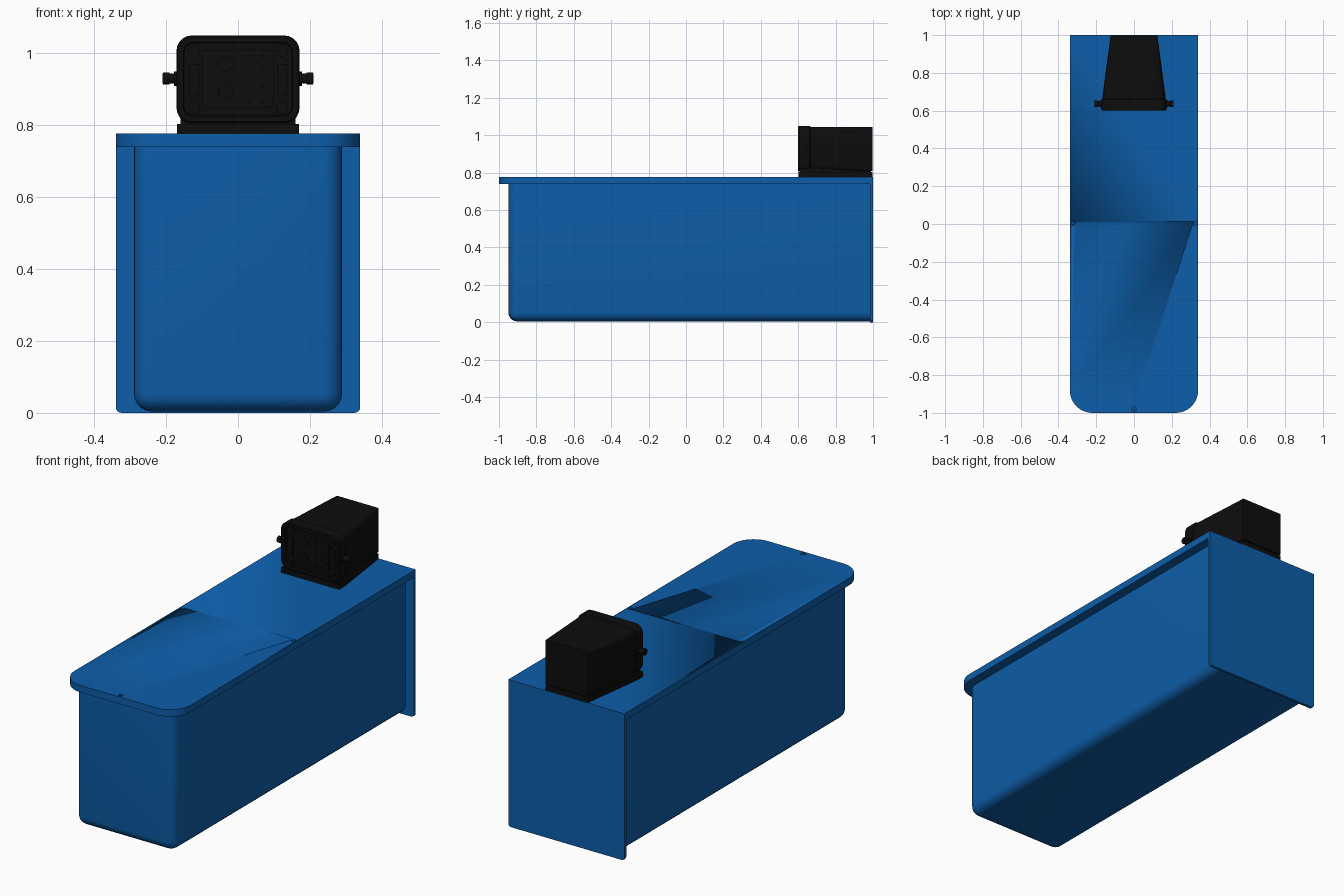
import bpy, bmesh, math
from mathutils import Matrix, Vector

if "Cube" in bpy.data.objects:
    bpy.data.objects.remove(bpy.data.objects["Cube"])


def material(name, rgb):
    m = bpy.data.materials.new(name)
    m.diffuse_color = (*rgb, 1)
    m.use_nodes = True
    m.node_tree.nodes["Principled BSDF"].inputs["Base Color"].default_value = m.diffuse_color
    return m


BLUE = material("blue_paint", (0.004, 0.112, 0.40))
BLACK = material("black_plastic", (0.004, 0.004, 0.004))


def finish(bm, name, mat, smooth=True):
    bmesh.ops.recalc_face_normals(bm, faces=bm.faces)
    me = bpy.data.meshes.new(name)
    bm.to_mesh(me)
    bm.free()
    ob = bpy.data.objects.new(name, me)
    bpy.context.collection.objects.link(ob)
    me.materials.append(mat)
    if smooth:
        bpy.ops.object.select_all(action='DESELECT')
        ob.select_set(True)
        bpy.context.view_layer.objects.active = ob
        bpy.ops.object.shade_smooth_by_angle(angle=math.radians(30))
    return ob


def box(name, mat, x0, x1, y0, y1, z0, z1, bevel=0, pick=None, seg=5):
    """Box whose edges chosen by pick(midpoint, direction) are rounded."""
    bm = bmesh.new()
    bmesh.ops.create_cube(bm, size=1)
    for v in bm.verts:
        v.co = Vector(((x0, x1)[v.co.x > 0], (y0, y1)[v.co.y > 0], (z0, z1)[v.co.z > 0]))
    if bevel:
        es = [e for e in bm.edges if pick((e.verts[0].co + e.verts[1].co) / 2,
                                          (e.verts[1].co - e.verts[0].co).normalized())]
        bmesh.ops.bevel(bm, geom=es, offset=bevel, segments=seg, profile=0.5, affect='EDGES')
    return finish(bm, name, mat)


def loft(name, mat, rings):
    """Skin between equal-length closed rings and cap both ends."""
    bm = bmesh.new()
    vs = [[bm.verts.new(p) for p in r] for r in rings]
    n = len(vs[0])
    for a, b in zip(vs, vs[1:]):
        for i in range(n):
            j = (i + 1) % n
            bm.faces.new((a[i], a[j], b[j], b[i]))
    bm.faces.new(vs[0])
    bm.faces.new(vs[-1])
    return finish(bm, name, mat)


def round_ring(y, w, z0, z1, r, seg=5):
    """Rounded rectangle in the xz plane, half width w."""
    pts = []
    for k, (sx, sz) in enumerate(((1, 1), (-1, 1), (-1, -1), (1, -1))):
        cx, cz = sx * (w - r), (z1 - r if sz > 0 else z0 + r)
        for i in range(seg + 1):
            a = math.pi / 2 * (k + i / seg)
            pts.append((cx + r * math.cos(a), y, cz + r * math.sin(a)))
    return pts


def cylinder(name, mat, centre, axis, radius, depth, seg=20):
    bm = bmesh.new()
    rot = Vector((0, 0, 1)).rotation_difference(Vector(axis)).to_matrix().to_4x4()
    bmesh.ops.create_cone(bm, cap_ends=True, segments=seg, radius1=radius, radius2=radius,
                          depth=depth, matrix=Matrix.Translation(centre) @ rot)
    return finish(bm, name, mat)


# Main tank: front vertical edges and front/side bottom edges rounded
box("body", BLUE, -0.29, 0.29, -0.95, 0.988, 0.004, 0.742, 0.05,
    lambda m, d: m.y < 0.9 and m.z < 0.7)

# Lid with rounded front corners
lid = box("lid", BLUE, -0.34, 0.34, -1, 1, 0.74, 0.777, 0.12,
          lambda m, d: abs(d.z) > 0.9 and m.y < 0, 10)

# Mounting plate at the back, small rounded lower corners
box("back_plate", BLUE, -0.34, 0.34, 0.985, 1, 0, 0.742, 0.016,
    lambda m, d: abs(d.y) > 0.9 and m.z < 0.1, 4)

# Screw holes in the lid, with recessed screw heads
for i, (x, y) in enumerate(((-0.324, 0.003), (0.324, 0.003), (0, -0.98))):
    cut = cylinder("hole_cutter", BLUE, (x, y, 0.777), (0, 0, 1), 0.012, 0.04)
    mod = lid.modifiers.new("hole", 'BOOLEAN')
    mod.operation, mod.object, mod.solver = 'DIFFERENCE', cut, 'EXACT'
    bpy.context.view_layer.objects.active = lid
    bpy.ops.object.modifier_apply(modifier=mod.name)
    bpy.data.objects.remove(cut)
    cylinder(f"lid_screw_{i}", BLUE, (x, y, 0.765), (0, 0, 1), 0.008, 0.016)

# Connector foot: tapered slab
outline = [(-0.17, 0.602), (0.17, 0.602), (0.17, 0.65), (0.124, 0.998),
           (-0.124, 0.998), (-0.17, 0.65)]
loft("connector_foot", BLACK, [[(x, y, z) for x, y in outline] for z in (0.775, 0.804)])
loft("connector_neck", BLACK, [[(x * 0.94, 0.8 + (y - 0.8) * 0.96, z) for x, y in outline]
                               for z in (0.802, 0.83)])

# Connector hood: tapered shell with front collar and open recess
loft("connector_hood", BLACK, [
    round_ring(0.998, 0.124, 0.81, 1.045, 0.006),
    round_ring(0.665, 0.166, 0.81, 1.045, 0.04),
    round_ring(0.660, 0.171, 0.806, 1.05, 0.042),
    round_ring(0.604, 0.171, 0.806, 1.05, 0.042),
    round_ring(0.600, 0.167, 0.81, 1.046, 0.04),
    round_ring(0.600, 0.152, 0.825, 1.031, 0.028),
    round_ring(0.625, 0.150, 0.827, 1.029, 0.026)])

# Contact insert with sockets and pins
box("contact_insert", BLACK, -0.10, 0.10, 0.608, 0.64, 0.85, 1.012, 0.008,
    lambda m, d: abs(d.y) > 0.9, 3)
for z in (0.895, 0.97):
    cylinder("large_socket", BLACK, (-0.035, 0.606, z), (0, 1, 0), 0.021, 0.012)
for x in (0.03, 0.068):
    for k in range(4):
        cylinder("contact_pin", BLACK, (x, 0.606, 0.865 + 0.043 * k), (0, 1, 0), 0.005, 0.01, 10)

# Mirrored details: side latches, corner screws, locking pegs
for s in (-1, 1):
    box("side_latch", BLACK, s * 0.122 - 0.014, s * 0.122 + 0.014, 0.61, 0.64, 0.885, 0.97)
    for z in (0.85, 1.008):
        cylinder("corner_screw", BLACK, (s * 0.122, 0.614, z), (0, 1, 0), 0.017, 0.024)
    cylinder("locking_peg", BLACK, (s * 0.188, 0.637, 0.93), (1, 0, 0), 0.014, 0.044)
    cylinder("peg_collar", BLACK, (s * 0.172, 0.637, 0.93), (1, 0, 0), 0.02, 0.012)
    cylinder("peg_head", BLACK, (s * 0.2, 0.637, 0.93), (1, 0, 0), 0.017, 0.018)
